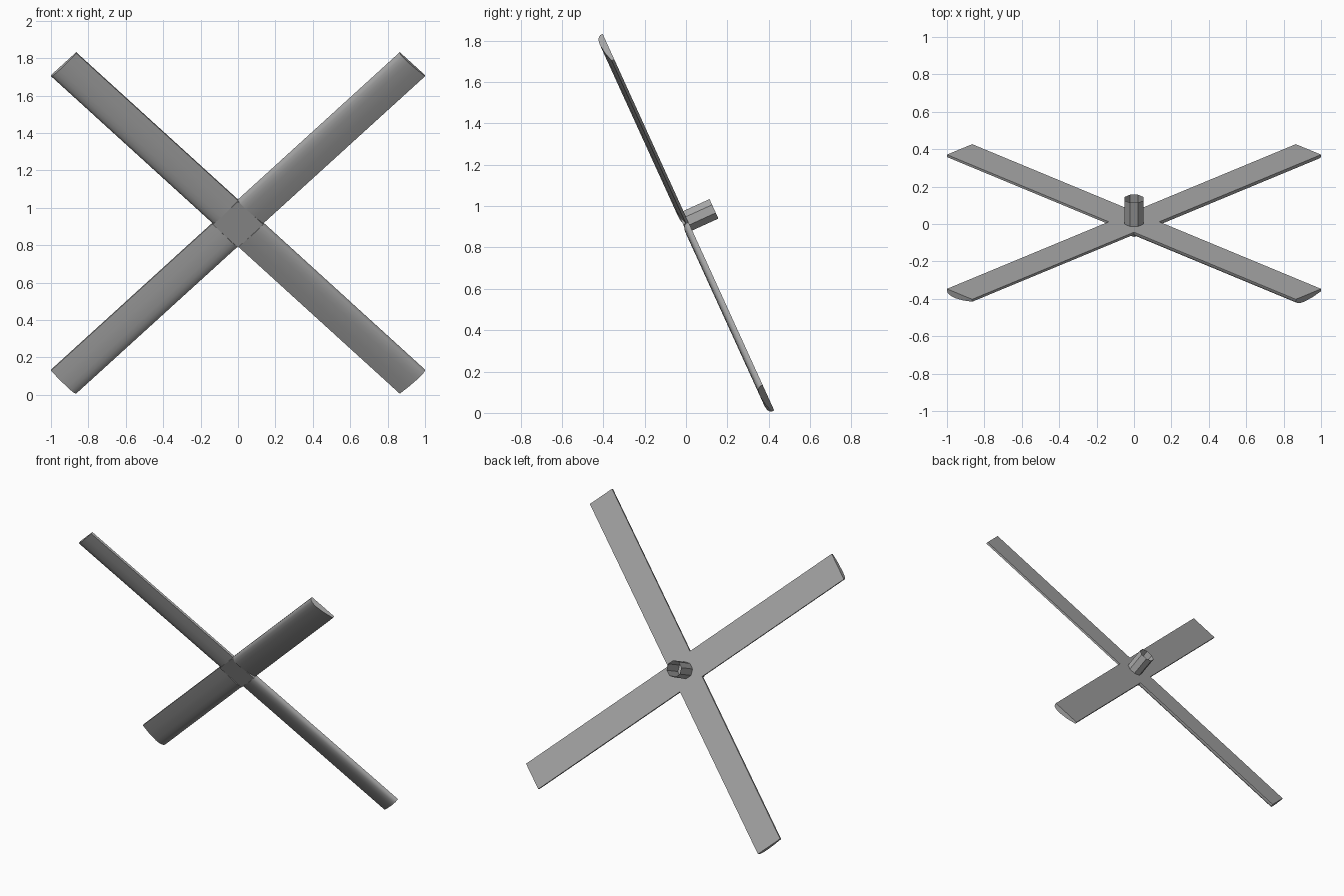
import bpy, bmesh, math
from mathutils import Matrix, Vector

if "Cube" in bpy.data.objects:
    bpy.data.objects.remove(bpy.data.objects["Cube"])

HALF = 0.0955      # half the blade width
REACH = 1.319      # blade tip distance from the hub
TILT = Matrix.Translation((0, 0.012, 0.922)) @ Matrix.Rotation(math.radians(24.5), 4, 'X')

grey = bpy.data.materials.new("grey metal")
grey.diffuse_color = (0.4, 0.4, 0.4, 1)
grey.use_nodes = True
grey.node_tree.nodes["Principled BSDF"].inputs["Base Color"].default_value = grey.diffuse_color


def finish(name, bm, smooth):
    bmesh.ops.recalc_face_normals(bm, faces=bm.faces)
    mesh = bpy.data.meshes.new(name)
    bm.to_mesh(mesh)
    bm.free()
    mesh.materials.append(grey)
    ob = bpy.data.objects.new(name, mesh)
    bpy.context.collection.objects.link(ob)
    ob.matrix_world = TILT
    if smooth:
        bpy.ops.object.select_all(action='DESELECT')
        ob.select_set(True)
        bpy.context.view_layer.objects.active = ob
        bpy.ops.object.shade_smooth_by_angle(angle=math.radians(40))


# Blade section: flat back, rounded leading edge, thin trailing edge
section = [(-HALF, 0), (HALF, 0), (HALF, 0.012), (0.089, 0.022), (0.076, 0.029),
           (0.055, 0.033), (0.03, 0.034), (-0.03, 0.028), (-HALF, 0.014)]

# Four blades, turned a quarter each
for i in range(4):
    a = math.radians(45 + 90 * i)
    along = Vector((math.cos(a), 0, math.sin(a)))
    across = Vector((-math.sin(a), 0, math.cos(a)))
    bm = bmesh.new()
    root, tip = [[bm.verts.new(along * r + across * s + Vector((0, -d, 0)))
                  for s, d in section] for r in (HALF, REACH)]
    n = len(section)
    for k in range(n):
        bm.faces.new((root[k], root[(k + 1) % n], tip[(k + 1) % n], tip[k]))
    bm.faces.new(root)
    bm.faces.new(tip)
    finish(f"blade_{i + 1}", bm, True)

# Square hub plate joining the blades
bm = bmesh.new()
bmesh.ops.create_cube(bm, size=1, matrix=Matrix.Translation((0, -0.014, 0))
                      @ Matrix.Rotation(math.radians(45), 4, 'Y')
                      @ Matrix.Diagonal((2 * HALF, 0.028, 2 * HALF, 1)))
finish("hub_plate", bm, False)

# Open eight-sided shaft socket on the back
bm = bmesh.new()
bmesh.ops.create_cone(bm, segments=8, radius1=0.056, radius2=0.056, depth=0.14, cap_ends=False,
                      matrix=Matrix.Translation((0, 0.069, 0.008))
                      @ Matrix.Rotation(math.radians(90), 4, 'X')
                      @ Matrix.Rotation(math.radians(22.5), 4, 'Z'))
finish("shaft_socket", bm, False)
